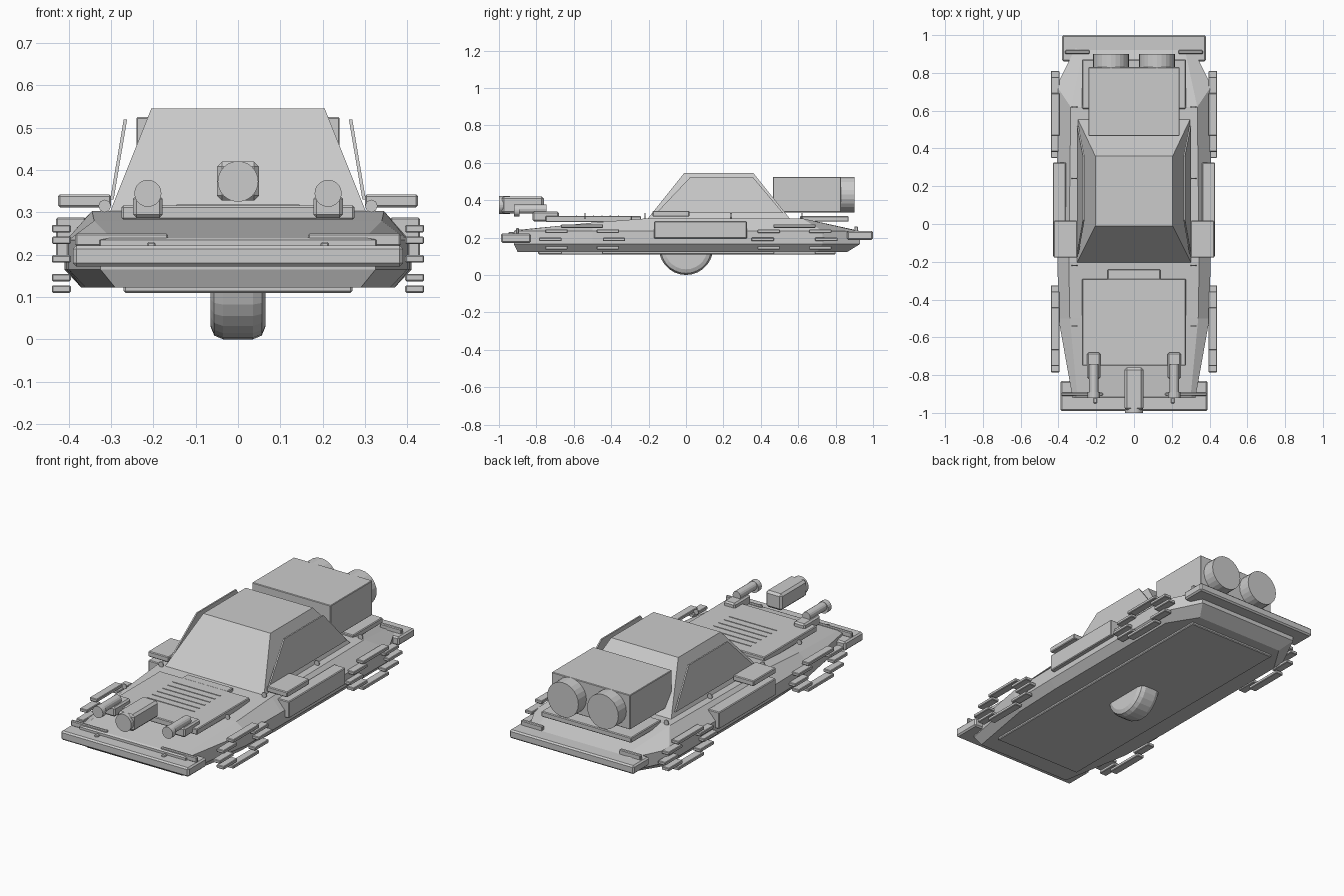
import bpy, bmesh, math
from mathutils import Matrix, Vector

if "Cube" in bpy.data.objects:
    bpy.data.objects.remove(bpy.data.objects["Cube"])


def finish(name, bm, bevel=0.0, segments=1):
    bmesh.ops.recalc_face_normals(bm, faces=bm.faces)
    me = bpy.data.meshes.new(name)
    bm.to_mesh(me)
    bm.free()
    ob = bpy.data.objects.new(name, me)
    bpy.context.collection.objects.link(ob)
    if bevel:
        m = ob.modifiers.new("bevel", 'BEVEL')
        m.width, m.segments, m.limit_method = bevel, segments, 'ANGLE'
    return ob


def box(name, x0, x1, y0, y1, z0, z1, bevel=0.004):
    bm = bmesh.new()
    mat = Matrix.Translation(((x0 + x1) / 2, (y0 + y1) / 2, (z0 + z1) / 2)) \
        @ Matrix.Diagonal((abs(x1 - x0), y1 - y0, z1 - z0, 1))
    bmesh.ops.create_cube(bm, size=1, matrix=mat)
    return finish(name, bm, bevel)


def cyl(name, center, r, length, axis='Y', sides=24, bevel=0.0, segments=1):
    bm = bmesh.new()
    rot = Matrix.Rotation(math.pi / 2, 4, 'X' if axis == 'Y' else 'Y')
    bmesh.ops.create_cone(bm, cap_ends=True, segments=sides, radius1=r, radius2=r,
                          depth=length, matrix=Matrix.Translation(center) @ rot)
    return finish(name, bm, bevel, segments)


def loft(name, rings):
    bm = bmesh.new()
    vs = [[bm.verts.new(p) for p in ring] for ring in rings]
    n = len(vs[0])
    for a, b in zip(vs, vs[1:]):
        for i in range(n):
            j = (i + 1) % n
            bm.faces.new((a[i], a[j], b[j], b[i]))
    bm.faces.new(vs[0][::-1])
    top = bm.faces.new(vs[-1])
    bmesh.ops.triangulate(bm, faces=[top])
    return finish(name, bm)


def mirrored(half):
    return half + [(-x, y, z) for x, y, z in reversed(half)]


# Hull: tapered outline lofted from belly to sloped deck
outline = [(.325, -.92), (.40, -.5), (.405, -.2), (.41, .73), (.31, .93)]
belly = [(.29, -.90, .122), (.36, -.5, .122), (.37, -.2, .122), (.37, .70, .122), (.27, .86, .122)]
deck = [(.30, -.91, .24), (.34, -.5, .28), (.345, -.2, .303), (.335, .62, .303), (.27, .92, .235)]
loft("hull", [mirrored(belly),
              mirrored([(x, y, .165) for x, y in outline]),
              mirrored([(x, y, .235) for x, y in outline]),
              mirrored(deck)])
box("belly_plate", -.27, .27, -.79, .80, .11, .127)

# Wheel below the hull
cyl("wheel", (0, 0, .145), .145, .13, 'X', 28, .03, 2)

# Cabin and its outer window plates
loft("cabin", [[(-.305, -.21, .295), (.305, -.21, .295), (.30, .56, .295), (-.30, .56, .295)],
               [(-.205, -.01, .545), (.205, -.01, .545), (.205, .36, .545), (-.205, .36, .545)]])
for s in (-1, 1):
    outer = [(.302, -.16, .33), (.302, .52, .33), (.270, .36, .52), (.270, .02, .52)]
    loft("side_window_plate", [[(s * (x - d), y, z) for x, y, z in outer] for d in (.008, 0)])

# Rear engine box with twin exhausts
box("engine_box", -.24, .24, .465, .83, .335, .525, .003)
box("engine_deck", -.275, .275, .61, .87, .285, .315)
for x in (-.122, .122):
    cyl("exhaust", (x, .84, .43), .095, .12)

# Bumpers with raised strips
box("front_bumper", -.39, .39, -.99, -.83, .172, .222, .008)
box("rear_bumper", -.38, .38, .86, 1.0, .188, .235, .008)

# Hood and slats
box("hood", -.275, .275, -.75, -.29, .283, .316)
box("hood_hinge", -.14, .14, -.295, -.24, .285, .315)
for i in range(6):
    y = -.36 - i * .045
    box("hood_slat", -.145, .145, y - .003, y + .003, .31, .319, 0)

# Central nose gun
box("nose_gun", -.05, .05, -.985, -.76, .328, .42, .012)
cyl("nose_gun_muzzle", (0, -.97, .373), .048, .06)

for s in (-1, 1):
    box("front_bumper_strip", s * .385, s * .165, -.91, -.893, .22, .25)
    box("bumper_clip", s * .195, s * .215, -.95, -.92, .215, .23)
    box("rear_bumper_strip", s * .365, s * .235, .90, .92, .225, .26)
    # Side guns
    box("side_gun_mount", s * .178, s * .248, -.82, -.68, .287, .34, .008)
    cyl("side_gun_barrel", (s * .213, -.82, .352), .024, .15, 'Y', 16)
    cyl("side_gun_muzzle", (s * .213, -.905, .345), .032, .03, 'Y', 20)
    # Wing boards and door panels
    box("wing_board", s * .30, s * .425, -.178, .018, .312, .342)
    box("door_panel", s * .36, s * .43, -.17, .325, .195, .288)
    # Deck bolts
    for y in (-.54, -.22, .24, .62):
        cyl("deck_bolt", (s * .315, y, .315), .015, .006, 'Y', 8)
    # Oval rings of slats standing in for side wheels
    for cy in (-.555, .58):
        for k in range(10):
            a = k * math.tau / 10
            y, z = cy + .17 * math.cos(a), .19 + .075 * math.sin(a)
            box("wheel_slat", s * .395, s * .44, y - .06, y + .06, z - .009, z + .009, .003)
